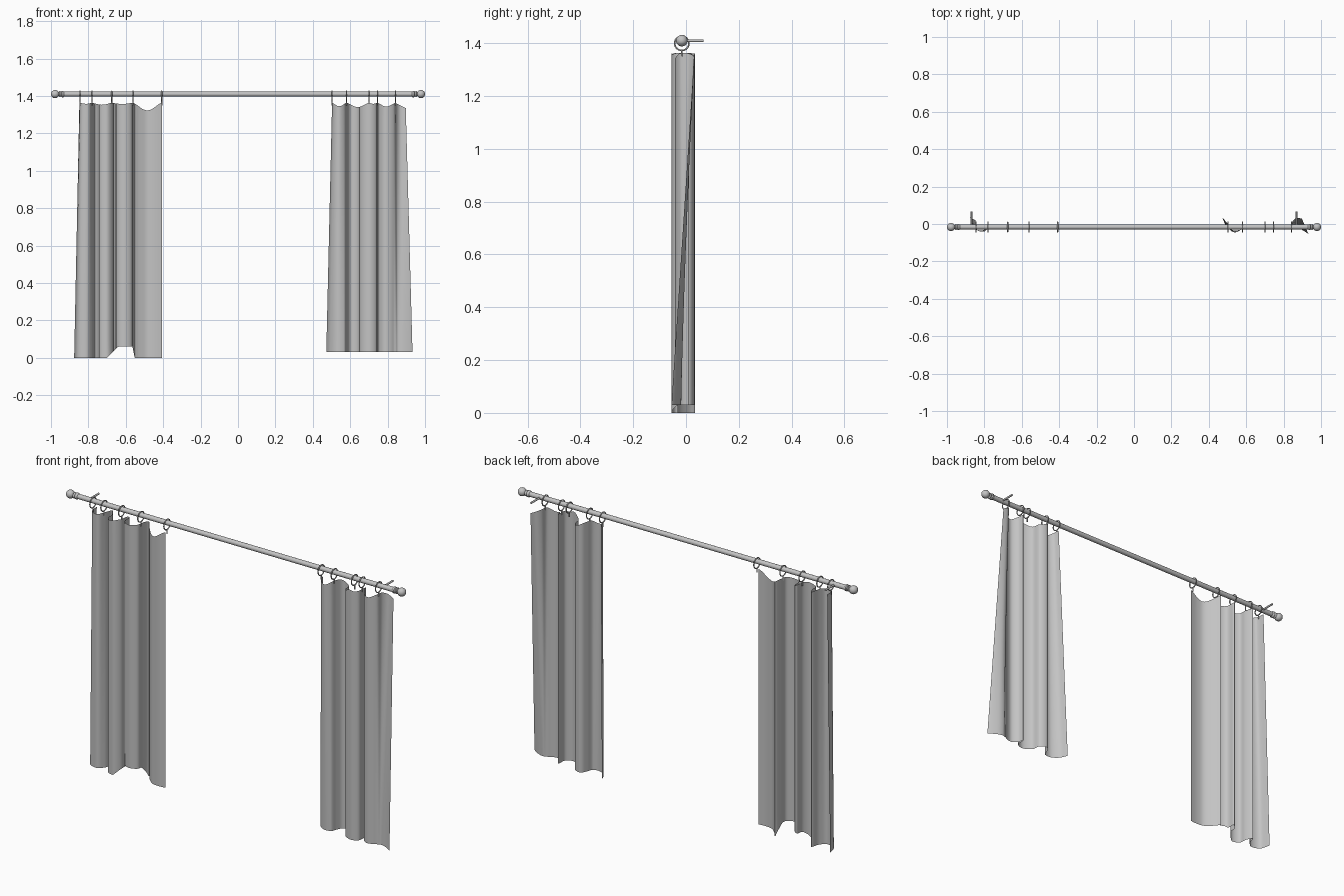
import bpy, bmesh, math
from mathutils import Vector, Matrix

cube = bpy.data.objects.get("Cube")
if cube:
    bpy.data.objects.remove(cube)

ROD_Y, ROD_Z = -0.016, 1.41

grey = bpy.data.materials.new("light grey")
grey.use_nodes = True
grey.diffuse_color = (0.55, 0.55, 0.55, 1)
grey.node_tree.nodes["Principled BSDF"].inputs["Base Color"].default_value = (0.55, 0.55, 0.55, 1)


def finish(obj, angle=50):
    obj.data.materials.append(grey)
    bpy.ops.object.select_all(action='DESELECT')
    obj.select_set(True)
    bpy.context.view_layer.objects.active = obj
    bpy.ops.object.shade_smooth_by_angle(angle=math.radians(angle))
    return obj


def make(name, bm):
    mesh = bpy.data.meshes.new(name)
    bm.to_mesh(mesh)
    bm.free()
    obj = bpy.data.objects.new(name, mesh)
    bpy.context.collection.objects.link(obj)
    return finish(obj)


def lathe_x(name, profile, sides=20):
    """Spin (x, radius) points around the rod axis."""
    bm = bmesh.new()
    verts = [bm.verts.new((x, ROD_Y, ROD_Z + r)) for x, r in profile]
    edges = [bm.edges.new(pair) for pair in zip(verts, verts[1:])]
    bmesh.ops.spin(bm, geom=verts + edges, cent=(0, ROD_Y, ROD_Z), axis=(1, 0, 0),
                   angle=math.tau, steps=sides, use_merge=True)
    bmesh.ops.remove_doubles(bm, verts=bm.verts, dist=1e-5)
    bmesh.ops.recalc_face_normals(bm, faces=bm.faces)
    return make(name, bm)


def cylinder(name, start, end, radius, sides=10):
    a, b = Vector(start), Vector(end)
    turn = (b - a).to_track_quat('Z', 'Y').to_matrix().to_4x4()
    bm = bmesh.new()
    bmesh.ops.create_cone(bm, cap_ends=True, segments=sides, radius1=radius, radius2=radius,
                          depth=(b - a).length, matrix=Matrix.Translation((a + b) / 2) @ turn)
    return make(name, bm)


def spline(points, steps=6):
    """Smooth curve through the fold points."""
    pts = [Vector(p) for p in points]
    pts = [pts[0]] + pts + [pts[-1]]
    out = []
    for a, b, c, d in zip(pts, pts[1:], pts[2:], pts[3:]):
        for i in range(steps):
            t = i / steps
            out.append(0.5 * (2 * b + (c - a) * t + (2 * a - 5 * b + 4 * c - d) * t ** 2
                              + (3 * b - a - 3 * c + d) * t ** 3))
    return out + [pts[-1]]


def curtain(name, folds, rings, sags, start_flare, end_flare, hem, rows=16):
    """Hang a folded sheet whose outer edges swing out towards the hem."""
    path = spline(folds)
    last = len(path) - 1
    bm = bmesh.new()
    grid = []
    for i, p in enumerate(path):
        u = i / last
        top = 1.363
        for a, b, depth in zip(rings, rings[1:], sags):
            if a < p.x < b:
                top -= depth * math.sin(math.pi * (p.x - a) / (b - a)) ** 1.5
        if p.x > rings[-1]:
            top -= 0.5 * (p.x - rings[-1])
        shift = Vector(start_flare) * max(0, 1 - u * 6) + Vector(end_flare) * max(0, 1 - (1 - u) * 6)
        low = p + shift
        column = []
        for k in range(rows + 1):
            t = k / rows
            xy = p.lerp(low, t)
            z = top + (hem(low.x) - top) * t
            column.append(bm.verts.new((xy.x, xy.y, z)))
        grid.append(column)
    for left, right in zip(grid, grid[1:]):
        for k in range(rows):
            bm.faces.new((left[k], left[k + 1], right[k + 1], right[k]))
    return make(name, bm)


# Rod with turned finials at both ends
lathe_x("rod", [(-0.94, 0), (-0.94, 0.013), (0.94, 0.013), (0.94, 0)])
ball = [(0.978 + 0.022 * math.cos(a), 0.022 * math.sin(a))
        for a in (math.pi * (0.85 - 0.85 * i / 10) for i in range(11))]
finial = [(0.93, 0.013), (0.934, 0.017), (0.942, 0.017), (0.946, 0.012),
          (0.95, 0.016), (0.954, 0.016), (0.957, 0.01)] + ball
for side, label in ((1, "left"), (-1, "right")):
    lathe_x(label + "_finial", [(side * x, r) for x, r in finial])
    # Wall bracket
    x = side * 0.869
    cylinder(label + "_bracket", (x, ROD_Y, ROD_Z), (x, 0.066, ROD_Z), 0.005)

# Rings and hooks
right_rings = [-0.845, -0.78, -0.675, -0.562, -0.408]
left_rings = [0.503, 0.58, 0.70, 0.745, 0.842]
for label, rings in (("right", right_rings), ("left", left_rings)):
    for i, x in enumerate(rings, 1):
        bpy.ops.mesh.primitive_torus_add(major_radius=0.027, minor_radius=0.003,
                                         major_segments=24, minor_segments=8,
                                         location=(x, ROD_Y, 1.4), rotation=(0, math.pi / 2, 0))
        ring = bpy.context.object
        ring.name = f"{label}_ring_{i}"
        finish(ring)
        cylinder(f"{label}_hook_{i}", (x, ROD_Y, 1.375), (x, ROD_Y, 1.35), 0.003, 8)

# Right curtain, with a lifted stretch of hem
right_folds = [(-.848, .02), (-.84, -.03), (-.80, -.04), (-.78, -.01), (-.765, .035),
               (-.745, 0), (-.74, -.04), (-.70, -.055), (-.67, -.03), (-.665, .01),
               (-.652, .015), (-.648, -.03), (-.61, -.05), (-.57, -.035), (-.562, 0),
               (-.55, .035), (-.53, .01), (-.49, -.025), (-.45, -.033), (-.407, -.03)]


def lifted_hem(x):
    if not -0.70 < x < -0.552:
        return 0.0
    return 0.06 * min(1, (x + 0.70) / 0.06, (-0.552 - x) / 0.012)


curtain("right_curtain", right_folds, right_rings, (0.005, 0.01, 0.006, 0.04),
        (-0.028, 0.015), (0, 0), lifted_hem)

# Left curtain
left_folds = [(.503, 0), (.512, -.03), (.54, -.045), (.57, -.03), (.582, 0),
              (.595, .025), (.615, .032), (.645, .015), (.655, -.03), (.70, -.055),
              (.74, -.04), (.745, 0), (.75, .01), (.757, -.02), (.79, -.042),
              (.835, -.025), (.845, .01), (.865, .03), (.897, .03)]
curtain("left_curtain", left_folds, left_rings, (0.018, 0.022, 0.005, 0.02),
        (-0.031, 0.035), (0.036, -0.085), lambda x: 0.03)
